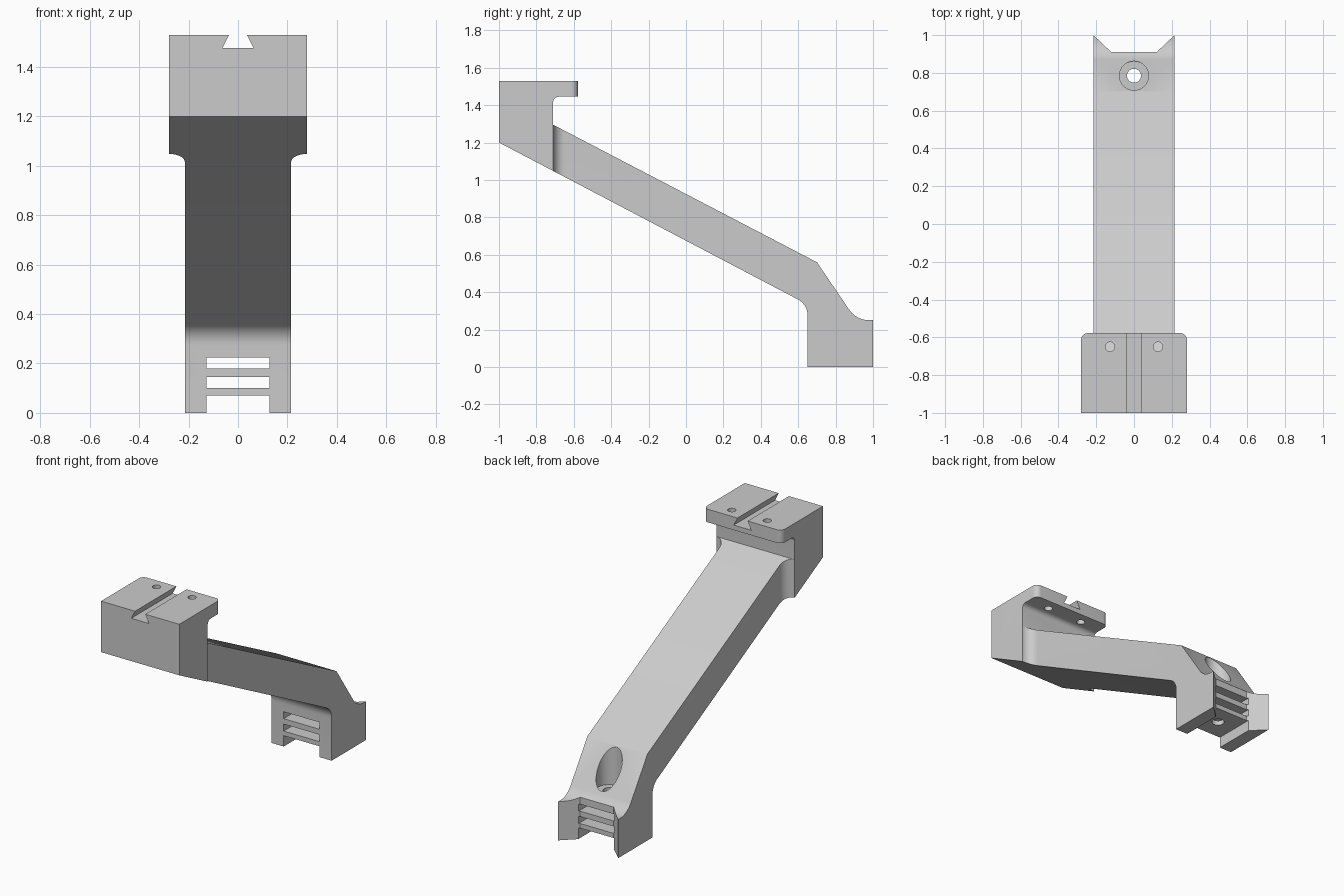
import bpy, bmesh, math
from mathutils import Vector

cube = bpy.data.objects.get("Cube")
if cube:
    bpy.data.objects.remove(cube, do_unlink=True)

grey = bpy.data.materials.new("matte grey")
grey.use_nodes = True
grey.diffuse_color = (0.6, 0.6, 0.6, 1)
grey.node_tree.nodes["Principled BSDF"].inputs["Base Color"].default_value = (0.6, 0.6, 0.6, 1)


def outline(points, steps=10):
    """Corner list to outline; a third value on a corner rounds it with that radius."""
    result = []
    for i, p in enumerate(points):
        c = Vector(p[:2])
        if len(p) == 2:
            result.append(c)
            continue
        u = (Vector(points[i - 1][:2]) - c).normalized()
        v = (Vector(points[(i + 1) % len(points)][:2]) - c).normalized()
        half = u.angle(v) / 2
        r = p[2]
        centre = c + (u + v).normalized() * (r / math.sin(half))
        start = c + u * (r / math.tan(half)) - centre
        end = c + v * (r / math.tan(half)) - centre
        sweep = math.pi - 2 * half
        for k in range(steps + 1):
            a = sweep * k / steps
            result.append(centre + (start * math.sin(sweep - a) + end * math.sin(a)) / math.sin(sweep))
    return result


def prism(name, points, low, high, axis):
    """Extrude an outline along x (outline in y, z), y (in x, z) or z (in x, y)."""
    place = {"x": lambda p, t: (t, p.x, p.y),
             "y": lambda p, t: (p.x, t, p.y),
             "z": lambda p, t: (p.x, p.y, t)}[axis]
    bm = bmesh.new()
    ring = outline(points)
    a = [bm.verts.new(place(p, low)) for p in ring]
    b = [bm.verts.new(place(p, high)) for p in ring]
    bm.faces.new(a)
    bm.faces.new(b[::-1])
    for i in range(len(a)):
        j = (i + 1) % len(a)
        bm.faces.new((a[i], b[i], b[j], a[j]))
    bmesh.ops.recalc_face_normals(bm, faces=bm.faces)
    mesh = bpy.data.meshes.new(name)
    bm.to_mesh(mesh)
    bm.free()
    mesh.materials.append(grey)
    ob = bpy.data.objects.new(name, mesh)
    bpy.context.collection.objects.link(ob)
    return ob


def box(name, x, y, z):
    return prism(name, [(-x, y[0]), (x, y[0]), (x, y[1]), (-x, y[1])], z[0], z[1], "z")


def cylinder(name, x, y, r, low, high, n=40):
    ring = [(x + r * math.cos(math.tau * i / n), y + r * math.sin(math.tau * i / n)) for i in range(n)]
    return prism(name, ring, low, high, "z")


def combine(ob, tool, operation="DIFFERENCE"):
    bpy.context.view_layer.objects.active = ob
    mod = ob.modifiers.new("combine", "BOOLEAN")
    mod.operation = operation
    mod.solver = "EXACT"
    mod.object = tool
    bpy.ops.object.modifier_apply(modifier=mod.name)
    bpy.data.objects.remove(tool, do_unlink=True)


def mirrored(half):
    return half + [(-p[0],) + tuple(p[1:]) for p in reversed(half)]


JOIN = -0.71     # where the arm meets the head
HEAD, ARM = 0.28, 0.215

# Sloping arm and foot: side profile trimmed by a plan with flared root and notched rear
arm = prism("bracket", [(JOIN, 1.048), (JOIN, 1.295), (0.70, 0.56), (0.911, 0.25, 0.13),
                        (1, 0.25), (1, 0), (0.65, 0), (0.65, 0.334, 0.095)], -0.4, 0.4, "x")
flare = HEAD - ARM
plan = mirrored([(HEAD, JOIN - 0.1), (HEAD, JOIN), (ARM, JOIN, flare - 0.002),
                 (ARM, 1), (0.12, 0.91)])
combine(arm, prism("plan_cutter", plan, -0.1, 2, "z"), "INTERSECT")

# Slots through the foot, open at the bottom
for low, high in ((-0.1, 0.07), (0.10, 0.145), (0.18, 0.225)):
    combine(arm, box("slot_cutter", 0.128, (0.5, 1.1), (low, high)))

# Counterbored screw hole in the foot
combine(arm, cylinder("counterbore_cutter", 0, 0.785, 0.077, 0.30, 0.8))
combine(arm, cylinder("screw_cutter", 0, 0.785, 0.037, -0.1, 0.4))

# Head block with overhanging rear lip
head = prism("head", [(-1, 1.2), (-1, 1.53), (-0.578, 1.53), (-0.578, 1.445),
                      (JOIN, 1.445, 0.03), (JOIN, 1.048)], -0.4, 0.4, "x")
plan = mirrored([(HEAD, -1.1), (HEAD, -0.578, 0.035)])
combine(head, prism("head_plan_cutter", plan, 0.5, 2, "z"), "INTERSECT")

# Dovetail groove and two lip holes
groove = mirrored([(0.063, 1.477), (0.0315, 1.54)])
combine(head, prism("groove_cutter", groove, -1.1, -0.5, "y"))
for side in (-1, 1):
    combine(head, cylinder("hole_cutter", side * 0.127, -0.65, 0.025, 1.4, 1.6, 24))

# Join into one solid and shade the curves
combine(arm, head, "UNION")
bpy.ops.object.select_all(action="DESELECT")
arm.select_set(True)
bpy.context.view_layer.objects.active = arm
bpy.ops.object.shade_smooth_by_angle(angle=math.radians(30))
